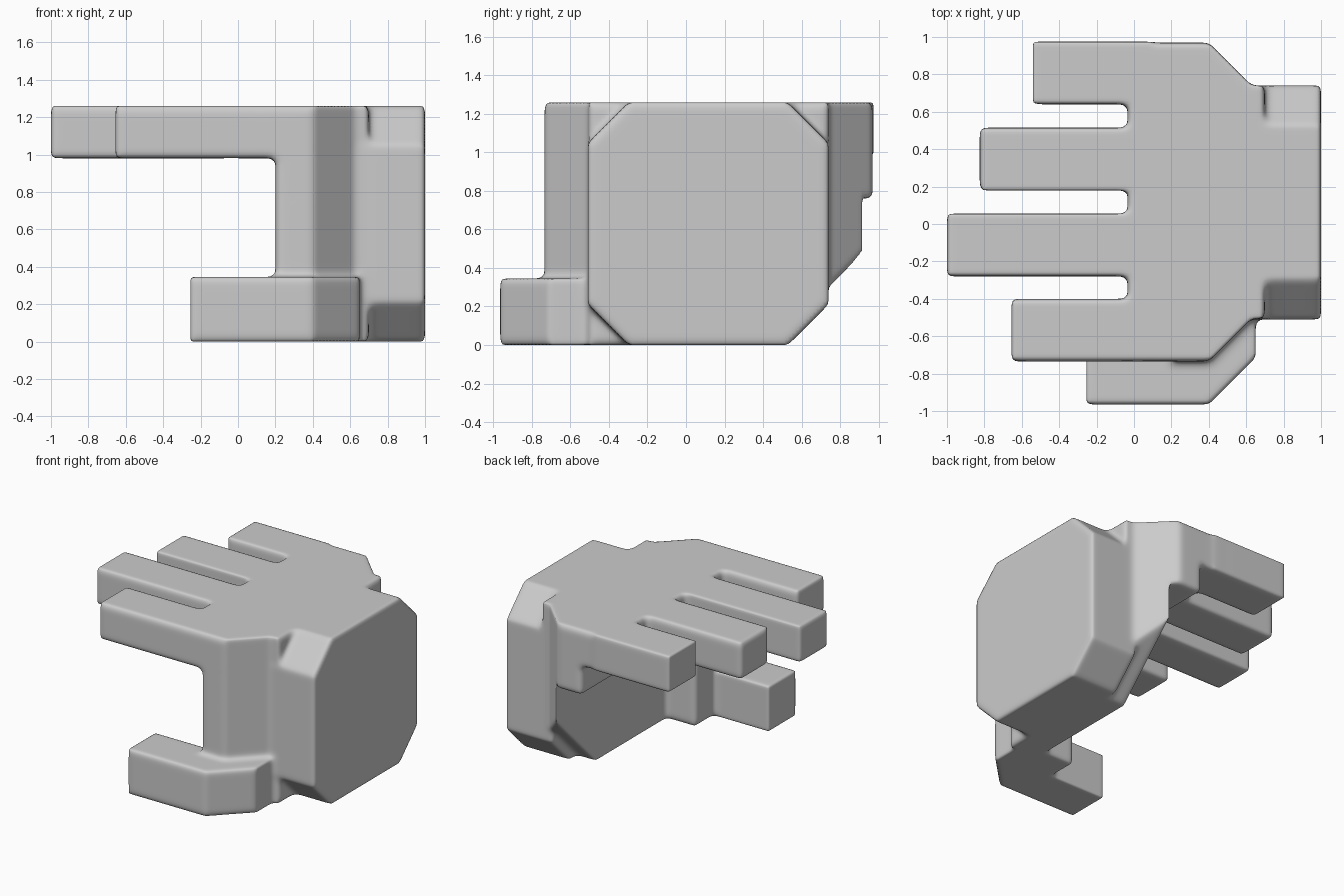
import bpy
import bmesh
from mathutils import Vector

cube = bpy.data.objects.get("Cube")
if cube:
    bpy.data.objects.remove(cube, do_unlink=True)

TOP = 1.26
body = bmesh.new()


def add_prism(points, place, low, high, cut=None):
    """Extrude a profile between two levels, optionally slice it, add it to the body."""
    part = bmesh.new()
    face = part.faces.new([part.verts.new(place(a, b, low)) for a, b in points])
    offset = Vector(place(0, 0, high)) - Vector(place(0, 0, low))
    solid = bmesh.ops.extrude_face_region(part, geom=[face])
    verts = [v for v in solid["geom"] if isinstance(v, bmesh.types.BMVert)]
    bmesh.ops.translate(part, verts=verts, vec=offset)
    if cut:
        geom = part.verts[:] + part.edges[:] + part.faces[:]
        bmesh.ops.bisect_plane(part, geom=geom, plane_co=cut[0], plane_no=cut[1], clear_outer=True)
        bmesh.ops.holes_fill(part, edges=[e for e in part.edges if e.is_boundary])
    bmesh.ops.recalc_face_normals(part, faces=part.faces)
    mesh = bpy.data.meshes.new("part")
    part.to_mesh(mesh)
    part.free()
    body.from_mesh(mesh)
    bpy.data.meshes.remove(mesh)


def along_z(a, b, level):
    return (a, b, level)


def along_x(a, b, level):
    return (level, a, b)


def box(x0, x1, y0, y1, z0, z1):
    add_prism([(x0, y0), (x1, y0), (x1, y1), (x0, y1)], along_z, z0, z1)


def palm_outline(inner):
    """Plan of the palm, narrowing towards the wrist."""
    return [(inner, -0.735), (0.4, -0.735), (0.63, -0.505), (0.7, -0.505),
            (0.7, 0.74), (0.63, 0.74), (0.4, 0.97), (inner, 0.97)]


# Palm: thin finger root, thicker knuckle band, back wall sliced at its lower edge
add_prism(palm_outline(-0.035), along_z, 0.98, TOP)
add_prism(palm_outline(0.2), along_z, 0.76, TOP)
wall = [(max(x, 0.41), y) if x < 0.4 else (max(x, 0.45), y) for x, y in palm_outline(0.2)]
wall = [(0.45, -0.685), (0.63, -0.505), (0.7, -0.505), (0.7, 0.74), (0.63, 0.74), (0.45, 0.92)]
add_prism(wall, along_z, 0, TOP, cut=((0.5, 0.74, 0.3), (0, 1, -1)))

# Four fingers
for tip, front in [(-0.655, -0.735), (-1, -0.28), (-0.825, 0.18), (-0.54, 0.64)]:
    box(tip, 0.1, front, front + 0.335, 0.98, TOP)

# Thumb root column and thumb
add_prism([(0.2, -0.735), (0.4, -0.735), (0.63, -0.505), (0.63, -0.4), (0.2, -0.4)],
          along_z, 0, TOP)
add_prism([(-0.255, -0.965), (0.4, -0.965), (0.65, -0.715), (0.65, -0.5),
           (0.5, -0.5), (0.4, -0.63), (-0.255, -0.63)], along_z, 0, 0.345)

# Wrist block with clipped corners
c = 0.21
y0, y1 = -0.51, 0.74
add_prism([(y0 + c, 0), (y1 - c, 0), (y1, c), (y1, TOP - c),
           (y1 - c, TOP), (y0 + c, TOP), (y0, TOP - c), (y0, c)], along_x, 0.6, 1)

mesh = bpy.data.meshes.new("blocky_hand")
body.to_mesh(mesh)
body.free()
hand = bpy.data.objects.new("blocky_hand", mesh)
bpy.context.collection.objects.link(hand)

# Single grey material
grey = bpy.data.materials.new("plain_grey")
grey.use_nodes = True
colour = (0.6, 0.6, 0.6, 1)
grey.diffuse_color = colour
grey.node_tree.nodes["Principled BSDF"].inputs["Base Color"].default_value = colour
mesh.materials.append(grey)

# Fuse the parts and soften every edge
fuse = hand.modifiers.new("fuse", "REMESH")
fuse.mode = "VOXEL"
fuse.voxel_size = 0.018
fuse.use_smooth_shade = True
soften = hand.modifiers.new("soften", "SMOOTH")
soften.factor = 0.5
soften.iterations = 8
